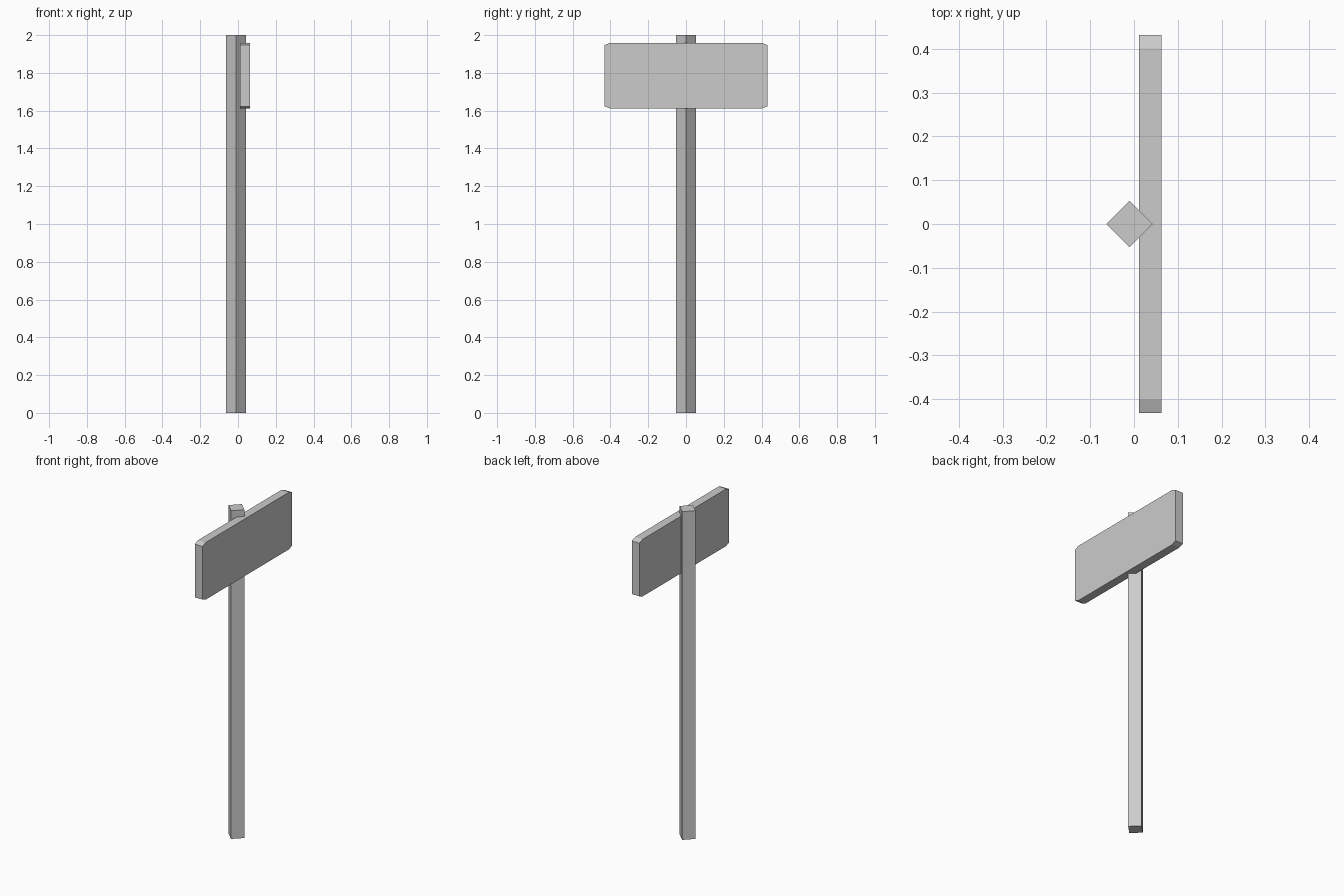
import bpy
import bmesh
from mathutils import Vector

if "Cube" in bpy.data.objects:
    bpy.data.objects.remove(bpy.data.objects["Cube"])


def prism(name, outline, direction):
    """Extrude a closed outline of 3D points along a direction."""
    bm = bmesh.new()
    face = bm.faces.new([bm.verts.new(p) for p in outline])
    result = bmesh.ops.extrude_face_region(bm, geom=[face], use_keep_orig=True)
    moved = [g for g in result["geom"] if isinstance(g, bmesh.types.BMVert)]
    bmesh.ops.translate(bm, verts=moved, vec=Vector(direction))
    bmesh.ops.recalc_face_normals(bm, faces=bm.faces)
    mesh = bpy.data.meshes.new(name)
    bm.to_mesh(mesh)
    bm.free()
    obj = bpy.data.objects.new(name, mesh)
    bpy.context.collection.objects.link(obj)
    return obj


# Square post, turned so a corner points at the board
cx, r = -0.0105, 0.053
prism("post", [(cx + r, 0, 0), (cx, r, 0), (cx - r, 0, 0), (cx, -r, 0)], (0, 0, 2))

# Sign board with clipped corners
half_y, half_z, mid_z = 0.432, 0.174, 1.785
cut_y, cut_z = 0.031, 0.012
corner = [(half_y, half_z - cut_z), (half_y - cut_y, half_z)]
outline = []
for sy, sz in ((1, 1), (-1, 1), (-1, -1), (1, -1)):
    points = corner if sy * sz > 0 else corner[::-1]
    outline += [(0.011, sy * y, mid_z + sz * z) for y, z in points]
prism("sign_board", outline, (0.052, 0, 0))
